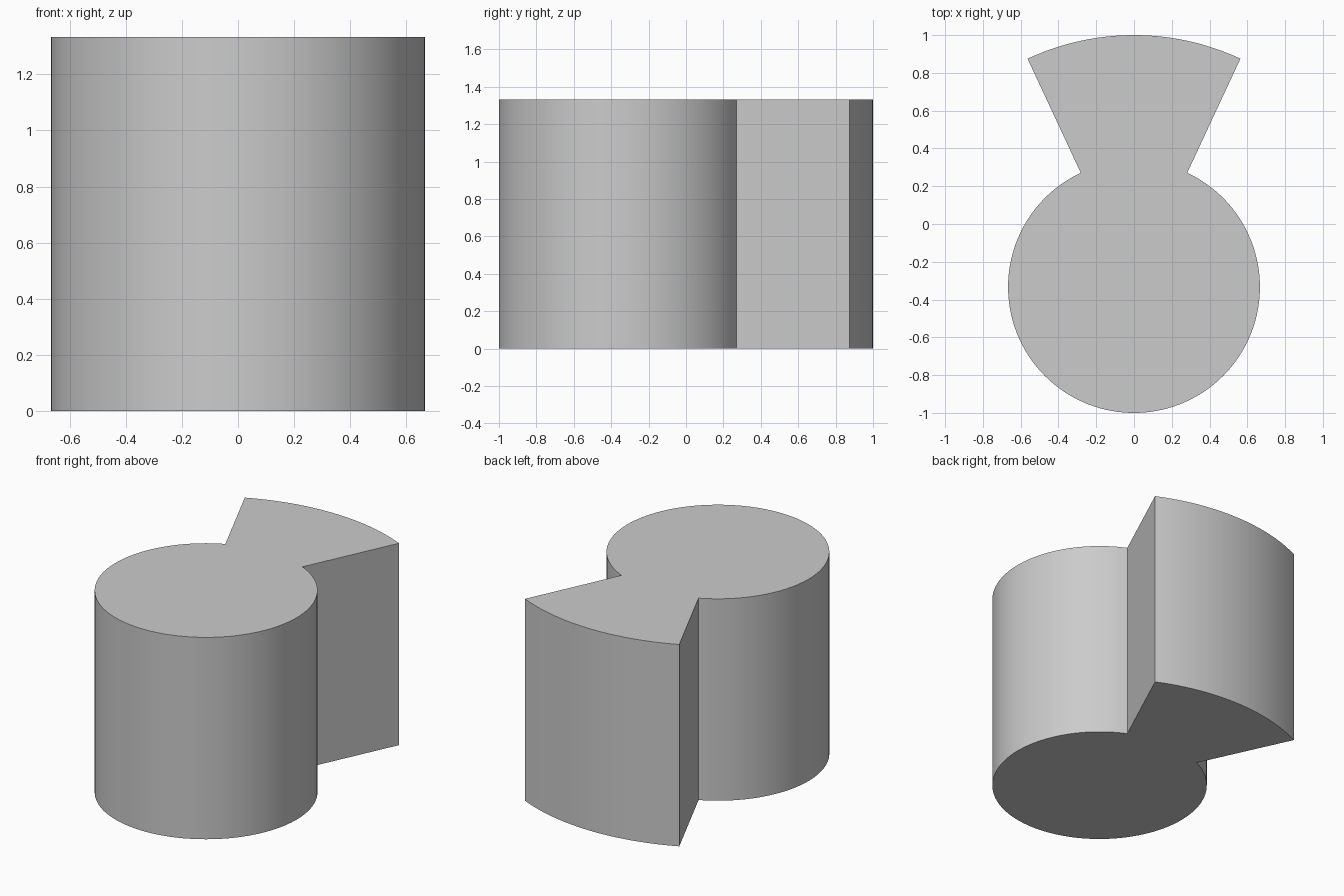
import bpy, bmesh, math

if "Cube" in bpy.data.objects:
    bpy.data.objects.remove(bpy.data.objects["Cube"])

R_HUB, R_LOBE, HEIGHT = 2 / 3, 4 / 3, 4 / 3
CENTRE_Y = -1 / 3
HALF = math.radians(25)      # half angle of the flared lobe


def arc(radius, start, end, steps):
    """Points on an arc about the hub axis; angles run clockwise from +y."""
    angles = [start + (end - start) * i / steps for i in range(steps + 1)]
    return [(radius * math.sin(a), CENTRE_Y + radius * math.cos(a)) for a in angles]


# Outline: outer lobe arc, then the round hub back to the start
outline = arc(R_LOBE, -HALF, HALF, 24) + arc(R_HUB, HALF, 2 * math.pi - HALF, 124)

# Extrude the outline into one solid
bm = bmesh.new()
base = bm.faces.new([bm.verts.new((x, y, 0)) for x, y in outline])
top = bmesh.ops.extrude_face_region(bm, geom=[base], use_keep_orig=True)
bmesh.ops.translate(bm, vec=(0, 0, HEIGHT),
                    verts=[v for v in top["geom"] if isinstance(v, bmesh.types.BMVert)])
bmesh.ops.recalc_face_normals(bm, faces=bm.faces)

mesh = bpy.data.meshes.new("cam_lobe")
bm.to_mesh(mesh)
bm.free()
cam = bpy.data.objects.new("cam_lobe", mesh)
bpy.context.collection.objects.link(cam)

# Smooth curved walls, crisp edges
bpy.context.view_layer.objects.active = cam
cam.select_set(True)
bpy.ops.object.shade_smooth_by_angle(angle=math.radians(20))
